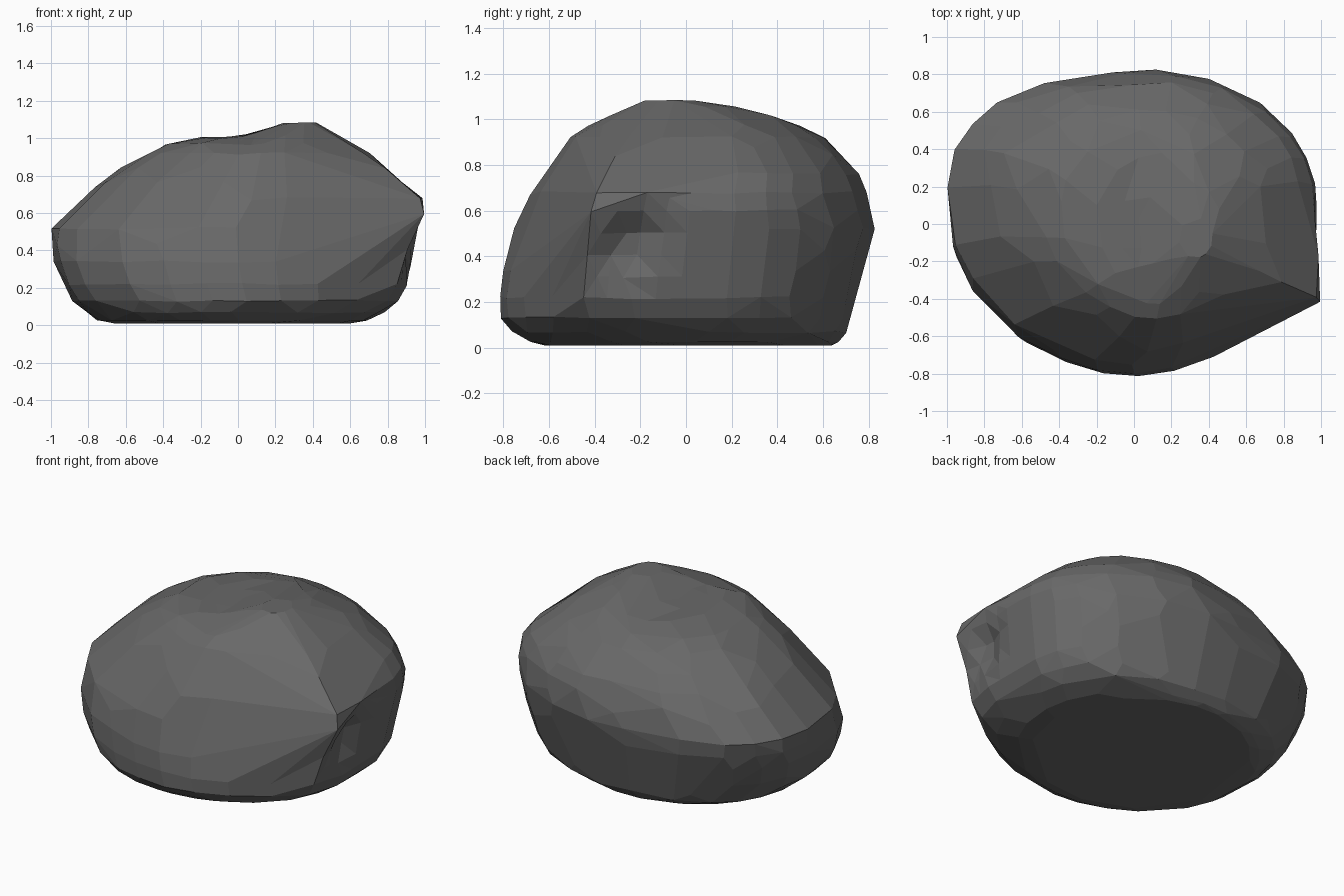
import bpy, bmesh, random
from math import atan2, cos, sin, exp

random.seed(11)

# Plan outline of the boulder seen from the top (x, y), counter-clockwise
OUTLINE = [(0.95, 0.18), (0.92, 0.33), (0.85, 0.47), (0.70, 0.62), (0.43, 0.76),
           (0.15, 0.82), (-0.10, 0.81), (-0.47, 0.75), (-0.72, 0.64), (-0.86, 0.52),
           (-0.97, 0.38), (-1.0, 0.17), (-0.95, -0.15), (-0.85, -0.33), (-0.62, -0.58),
           (-0.40, -0.69), (-0.20, -0.78), (0.0, -0.81), (0.20, -0.77), (0.42, -0.69),
           (0.68, -0.60), (1.0, -0.50), (1.0, -0.25), (0.94, 0.0)]

# Height, x min, x max, y min, y max, share of the angular outline (rest is an ellipse)
LEVELS = [(0.01, -0.68, 0.60, -0.62, 0.64, 0.0),
          (0.025, -0.76, 0.69, -0.68, 0.67, 0.0),
          (0.07, -0.82, 0.79, -0.76, 0.70, 0.1),
          (0.13, -0.88, 0.87, -0.81, 0.715, 0.2),
          (0.22, -0.94, 0.92, -0.82, 0.735, 0.4),
          (0.34, -0.99, 0.94, -0.80, 0.775, 0.5),
          (0.43, -1.00, 0.95, -0.775, 0.80, 0.6),
          (0.52, -1.00, 0.965, -0.75, 0.82, 0.8),
          (0.60, -0.91, 1.00, -0.715, 0.81, 1.0),
          (0.68, -0.83, 0.985, -0.68, 0.79, 0.9),
          (0.76, -0.74, 0.91, -0.625, 0.755, 0.8),
          (0.84, -0.63, 0.82, -0.57, 0.69, 0.7),
          (0.92, -0.49, 0.71, -0.51, 0.61, 0.5),
          (0.97, -0.39, 0.62, -0.43, 0.51, 0.4),
          (1.01, -0.20, 0.55, -0.35, 0.40, 0.2),
          (1.055, 0.12, 0.47, -0.24, 0.22, 0.0),
          (1.083, 0.24, 0.42, -0.18, 0.03, 0.0)]


def ring_points(z, x0, x1, y0, y1, share):
    turn = random.uniform(-0.12, 0.12)
    for x, y in OUTLINE:
        v = y / 0.815
        a = atan2(v, x) + turn * (1 - share)
        s = share * 0.4 if x > 0 and y > 0.1 else share
        # Fuller corners low down at the back
        full = 1 + 0.07 * sin(2 * a) ** 2 if y > 0 and 0.03 < z < 0.55 else 1
        u = x * s + cos(a) * full * (1 - s)
        v = v * s + sin(a) * full * (1 - s)
        px = (x0 + x1) / 2 + u * (x1 - x0) / 2
        py = (y0 + y1) / 2 + v * (y1 - y0) / 2
        j = 0.006 if 0.03 < z < 1.05 else 0.0
        yield [c + random.uniform(-j, j) for c in (px, py, z)]


# Boulder body: tight hull around the stacked rings
bm = bmesh.new()
for level in LEVELS:
    for p in ring_points(*level):
        bm.verts.new(p)
hull = bmesh.ops.convex_hull(bm, input=bm.verts[:])
inner = {g for g in hull["geom_interior"] + hull["geom_unused"]
         if isinstance(g, bmesh.types.BMVert)}
bmesh.ops.delete(bm, geom=list(inner), context='VERTS')

# Extra detail on the right side and crown, where the stone is hollowed
for _ in range(2):
    near = [e for e in bm.edges if e.calc_length() > 0.12 and all(
        (v.co.x > 0.75 and -0.6 < v.co.y < 0.3 and 0.1 < v.co.z < 0.72)
        or (v.co.z > 0.93 and abs(v.co.x) < 0.4) for v in e.verts)]
    bmesh.ops.subdivide_edges(bm, edges=near, cuts=1)
    bmesh.ops.triangulate(bm, faces=bm.faces[:])

for v in bm.verts:
    x, y, z = v.co
    # Hollow under the slanting overhang on the right side
    if x > 0.7 and z < 0.585 + 0.23 * max(0, y + 0.42):
        mid = 0.46 + 0.4 * (y + 0.24)
        v.co.x -= 0.09 * exp(-((y + 0.24) / 0.15) ** 2 - ((z - mid) / 0.13) ** 2)
    # Shallow dip beside the peak
    if z > 0.9:
        v.co.z -= 0.03 * exp(-((x - 0.02) / 0.13) ** 2 - ((y + 0.03) / 0.4) ** 2)

bmesh.ops.recalc_face_normals(bm, faces=bm.faces[:])
mesh = bpy.data.meshes.new("boulder")
bm.to_mesh(mesh)
bm.free()
boulder = bpy.data.objects.new("boulder", mesh)
bpy.context.collection.objects.link(boulder)

# Irregular flat facets
chip = boulder.modifiers.new("chip", 'DECIMATE')
chip.ratio = 0.55
merge = boulder.modifiers.new("merge_facets", 'DECIMATE')
merge.decimate_type = 'DISSOLVE'
merge.angle_limit = 0.09

# Dark grey stone
stone = bpy.data.materials.new("stone")
stone.diffuse_color = (0.14, 0.14, 0.14, 1)
mesh.materials.append(stone)
